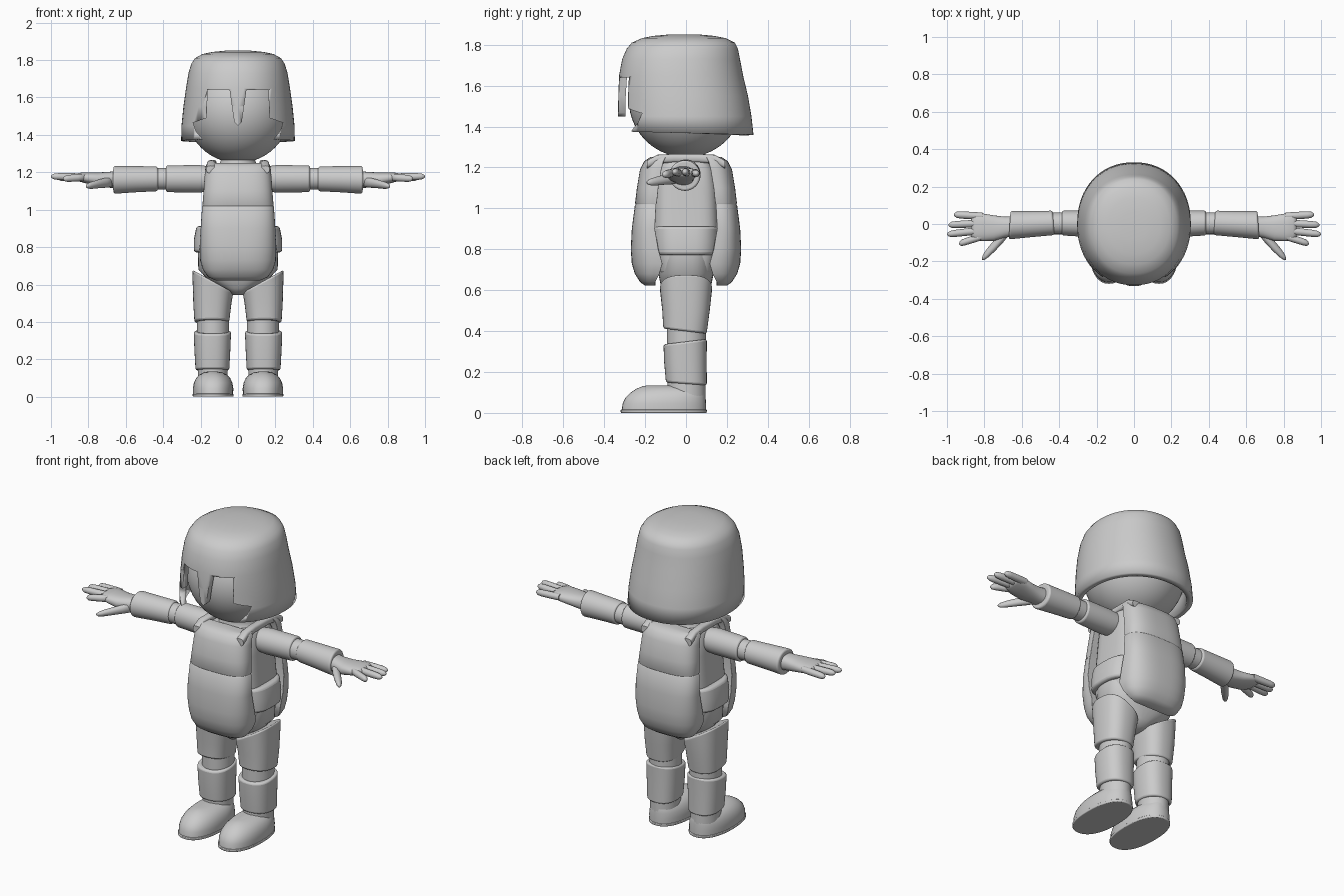
import bpy, bmesh, math
from mathutils import Vector

grey = bpy.data.materials.new("plain_grey")
grey.diffuse_color = (0.6, 0.6, 0.6, 1)


def finish(name, bm, bevel=0.0, angle=40):
    bmesh.ops.recalc_face_normals(bm, faces=bm.faces)
    me = bpy.data.meshes.new(name)
    bm.to_mesh(me)
    bm.free()
    me.materials.append(grey)
    me.polygons.foreach_set("use_smooth", [True] * len(me.polygons))
    me.set_sharp_from_angle(angle=math.radians(angle))
    ob = bpy.data.objects.new(name, me)
    bpy.context.collection.objects.link(ob)
    if bevel:
        m = ob.modifiers.new("soft_edges", 'BEVEL')
        m.width, m.segments = bevel, 3
        m.limit_method, m.angle_limit = 'ANGLE', math.radians(50)
    return ob


def skin(bm, rows, cap_start=True):
    n = len(rows[0])
    for r0, r1 in zip(rows, rows[1:]):
        for i in range(n):
            j = (i + 1) % n
            bm.faces.new((r0[i], r0[j], r1[j], r1[i]))
    if cap_start:
        bm.faces.new(rows[0])
    bm.faces.new(rows[-1])


def spow(v, e):
    return math.copysign(abs(v) ** e, v)


def loft(name, rings, axis='z', side=1, n=40, power=2.0, bevel=0.0, cap=True, angle=40):
    """rings: (t, centre_a, centre_b, radius_a, radius_b[, slope_a, slope_b]) along axis."""
    bm = bmesh.new()
    rows = []
    for t, ca, cb, ra, rb, *s in rings:
        sa, sb = s if s else (0, 0)
        row = []
        for i in range(n):
            g = 2 * math.pi * i / n
            da = ra * spow(math.cos(g), 2 / power)
            db = rb * spow(math.sin(g), 2 / power)
            a, b, c = ca + da, cb + db, t + sa * da + sb * db
            p = {'z': (a, b, c), 'x': (c, a, b), 'y': (a, c, b)}[axis]
            row.append(bm.verts.new((p[0] * side, p[1], p[2])))
        rows.append(row)
    skin(bm, rows, cap)
    return finish(name, bm, bevel, angle)


def body_plate(name, sy):
    """Bulging plate with a flat inner side; rows are (z, half width, edge y, outer y)."""
    rings = [(.622, .12, .15, .20), (.64, .16, .15, .225), (.68, .188, .13, .25),
             (.73, .203, .115, .265), (.80, .205, .135, .27), (.90, .2, .152, .265),
             (1.015, .192, .146, .25), (1.02, .188, .146, .246), (1.025, .19, .143, .249),
             (1.10, .184, .135, .24), (1.19, .178, .12, .225), (1.23, .174, .11, .205),
             (1.25, .165, .10, .175)]
    bm = bmesh.new()
    rows = []
    for z, w, ye, yo in rings:
        rows.append([bm.verts.new((w * spow(math.cos(math.pi * i / 28), .72),
                                   sy * (ye + (yo - ye) * math.sin(math.pi * i / 28) ** .72), z))
                     for i in range(29)])
    skin(bm, rows)
    return finish(name, bm, .012)


# Head
bm = bmesh.new()
bmesh.ops.create_uvsphere(bm, u_segments=48, v_segments=28, radius=.28)
bmesh.ops.translate(bm, verts=bm.verts, vec=(0, 0, 1.53))
finish("head", bm)

# Helmet shell
helmet = loft("helmet", [
    (1.368, 0, 0, .304, .33, 0, -.025), (1.45, 0, -.006, .302, .326), (1.55, 0, -.014, .292, .317),
    (1.65, 0, -.024, .278, .303), (1.73, 0, -.024, .265, .288), (1.78, 0, -.018, .25, .272),
    (1.81, 0, -.013, .23, .252), (1.832, 0, -.01, .19, .205), (1.843, 0, -.01, .14, .15),
    (1.85, 0, -.01, .07, .075)], n=64, power=2.15, cap=False)
sol = helmet.modifiers.new("thickness", 'SOLIDIFY')
sol.thickness, sol.offset = .035, -1

# Cutter for the eye openings, nose guard and cheek guards
half = [(0, 1.45), (.02, 1.468), (.045, 1.64), (.162, 1.64), (.168, 1.49),
        (.24, 1.465), (.225, 1.42), (.188, 1.375), (.182, 1.3)]
outline = half + [(-x, z) for x, z in reversed(half[1:])]
bm = bmesh.new()
skin(bm, [[bm.verts.new((x, y, z)) for x, z in outline] for y in (-.5, -.06)])
cutter = finish("face_opening_cutter", bm)
cutter.hide_render = True
cutter.display_type = 'WIRE'
cut = helmet.modifiers.new("face_opening", 'BOOLEAN')
cut.operation, cut.object, cut.solver = 'DIFFERENCE', cutter, 'EXACT'

# Neck, torso, belt and pelvis
loft("neck", [(1.16, 0, 0, .15, .13), (1.215, 0, 0, .125, .115), (1.24, 0, 0, .1, .1),
              (1.27, 0, 0, .09, .095), (1.31, 0, 0, .1, .1)])
loft("torso", [(.68, 0, 0, .18, .13), (.77, 0, 0, .2, .15), (.9, 0, 0, .19, .165),
               (1.1, 0, 0, .174, .155), (1.19, 0, 0, .17, .14), (1.235, 0, 0, .155, .12)],
     power=4, bevel=.015)
loft("belt", [(.772, 0, 0, .236, .165), (.84, 0, 0, .236, .17), (.912, 0, 0, .222, .17)],
     power=3, bevel=.014)
loft("pelvis", [(.545, 0, 0, .03, .07), (.58, 0, 0, .085, .1), (.63, 0, 0, .165, .125),
                (.68, 0, 0, .212, .135), (.78, 0, 0, .215, .145)], power=2.6, angle=60)
body_plate("chest_plate", -1)
body_plate("back_plate", 1)

for side, label in ((1, "left"), (-1, "right")):
    # Shoulder strap
    loft(f"{label}_shoulder_strap",
         [(-.19, .145, 1.215, .024, .02), (-.14, .143, 1.24, .024, .022), (-.06, .138, 1.245, .024, .021),
          (.06, .138, 1.245, .024, .021), (.14, .143, 1.24, .024, .022), (.19, .145, 1.215, .024, .02)],
         'y', side, n=16, power=3)

    # Arm: sleeve, elbow and forearm guard
    loft(f"{label}_upper_arm", [(.15, 0, 1.165, .07, .066), (.21, 0, 1.165, .072, .074),
                                (.385, .005, 1.165, .066, .071)], 'x', side, bevel=.01)
    loft(f"{label}_elbow", [(.36, .003, 1.165, .058, .058), (.45, .003, 1.165, .058, .058)], 'x', side)
    loft(f"{label}_forearm", [(.43, .006, 1.165, .065, .066, .08, 0),
                              (.55, 0, 1.163, .07, .07, .05, 0),
                              (.665, -.006, 1.16, .076, .075, -.06, 0)], 'x', side, bevel=.01)

    # Hand: palm, fingers and thumb
    loft(f"{label}_palm", [(.63, -.01, 1.16, .052, .05), (.69, -.017, 1.16, .056, .042),
                           (.75, -.022, 1.163, .068, .036), (.81, -.018, 1.17, .074, .03),
                           (.85, -.015, 1.174, .07, .023), (.87, -.013, 1.175, .058, .014)],
         'x', side, n=28, power=2.4, angle=80)
    fingers = [(.042, .963, .05, 1.17), (.004, .992, -.005, 1.178),
               (-.034, 1.0, -.055, 1.178), (-.066, .935, -.105, 1.165)]
    for k, (y0, xt, yt, zt) in enumerate(fingers):
        rings = []
        for f, r in ((0, .019), (.35, .02), (.75, .019), (.9, .0165), (.97, .01), (1, .003)):
            rings.append((.81 + (xt - .81) * f, y0 + (yt - y0) * f, 1.174 + (zt - 1.174) * f, r, r))
        loft(f"{label}_finger_{k + 1}", rings, 'x', side, n=14, angle=80)
    loft(f"{label}_thumb", [(.66, -.03, 1.15, .02, .026), (.70, -.065, 1.145, .034, .027),
                            (.745, -.115, 1.138, .032, .023), (.785, -.157, 1.13, .026, .019),
                            (.803, -.175, 1.127, .018, .014), (.813, -.185, 1.126, .006, .006)],
         'x', side, n=16, angle=80)

    # Leg: thigh guard, knee, shin guard and ankle
    loft(f"{label}_thigh", [(.40, .14, -.005, .093, .106, 0, -.12), (.5, .137, 0, .102, .116),
                            (.59, .135, 0, .108, .126, .4, 0), (.618, .135, 0, .109, .128, .55, 0)],
         side=side, power=2.5, bevel=.01)
    loft(f"{label}_knee", [(.3, .133, .002, .086, .095), (.45, .133, .002, .086, .095)], side=side)
    loft(f"{label}_shin_guard", [(.142, .137, .002, .09, .1, 0, -.07), (.25, .137, -.003, .096, .104),
                                 (.348, .137, -.004, .1, .106, 0, .12)],
         side=side, power=2.4, bevel=.01)
    loft(f"{label}_ankle", [(.02, .135, .002, .08, .094), (.2, .135, .002, .08, .092)], side=side)

    # Shoe and sole
    loft(f"{label}_shoe", [(.012, .133, -.108, .107, .206), (.045, .133, -.106, .108, .204),
                           (.075, .133, -.1, .103, .196), (.1, .133, -.088, .091, .182),
                           (.118, .133, -.077, .074, .165), (.13, .133, -.068, .05, .145),
                           (.135, .133, -.064, .025, .12)], side=side, power=2.3, angle=60)
    loft(f"{label}_sole", [(0, .133, -.109, .109, .21), (.016, .133, -.109, .11, .211)],
         side=side, power=2.3, bevel=.004)
